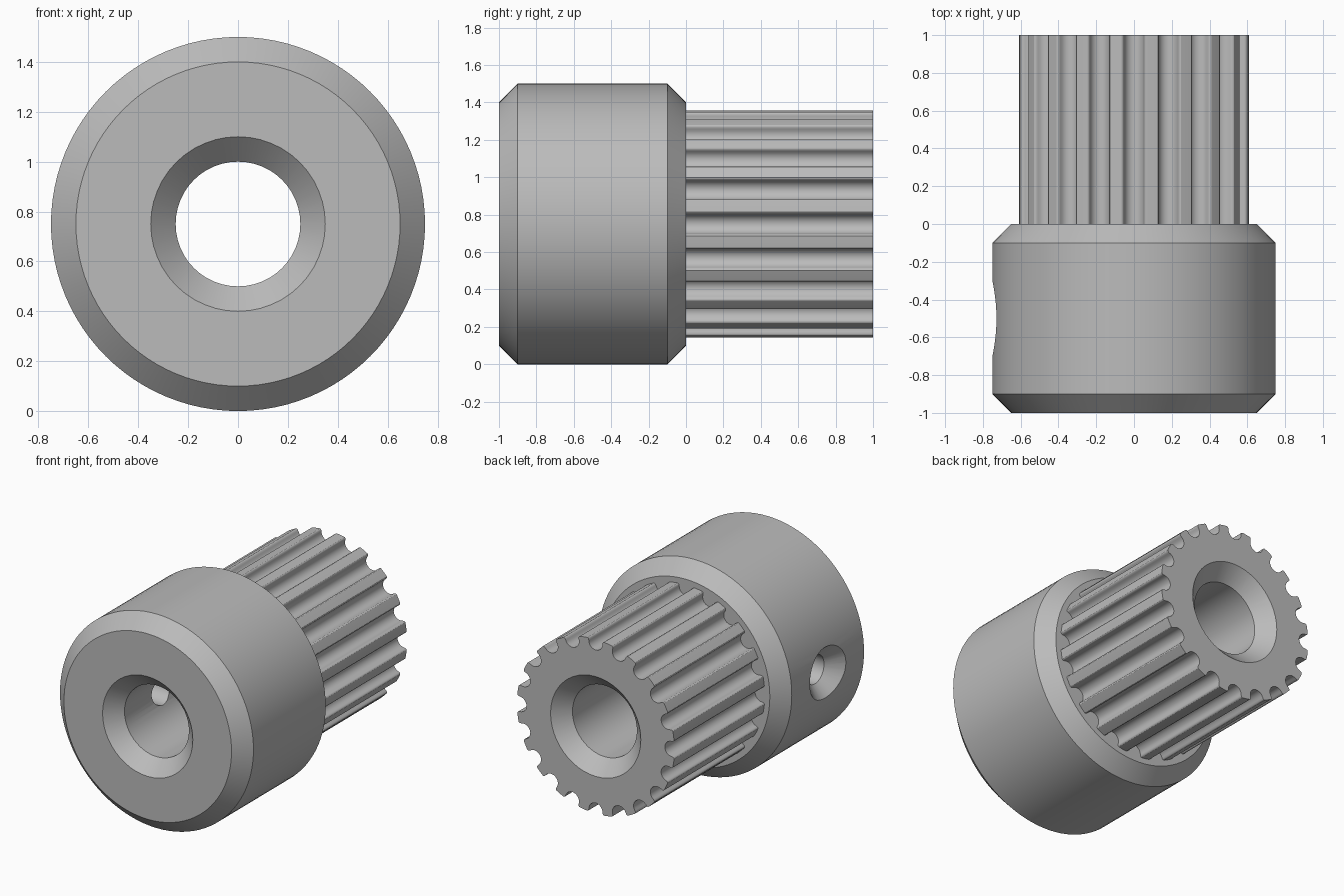
import bpy, bmesh
from math import sin, cos, pi, radians
from mathutils import Matrix

cube = bpy.data.objects.get("Cube")
if cube:
    bpy.data.objects.remove(cube, do_unlink=True)

AXIS_Z = 0.75
metal = bpy.data.materials.new("grey metal")
metal.use_nodes = True
metal.diffuse_color = (0.5, 0.5, 0.5, 1)
metal.node_tree.nodes["Principled BSDF"].inputs["Base Color"].default_value = (0.5, 0.5, 0.5, 1)

# Both rotations map the local z axis onto a model direction
ALONG_BACK = Matrix.Translation((0, 0, AXIS_Z)) @ Matrix.Rotation(radians(-90), 4, 'X')
ALONG_RIGHT = Matrix.Translation((0, -0.5, AXIS_Z)) @ Matrix.Rotation(radians(-90), 4, 'Y')


def loft(name, loops, matrix):
    """Solid skinned through equal-length loops of points, capped at both ends."""
    bm = bmesh.new()
    rings = [[bm.verts.new(p) for p in loop] for loop in loops]
    for a, b in zip(rings, rings[1:]):
        for i in range(len(a)):
            j = (i + 1) % len(a)
            bm.faces.new((a[i], a[j], b[j], b[i]))
    bm.faces.new(rings[0][::-1])
    bm.faces.new(rings[-1])
    bm.transform(matrix)
    bmesh.ops.recalc_face_normals(bm, faces=bm.faces)
    mesh = bpy.data.meshes.new(name)
    bm.to_mesh(mesh)
    bm.free()
    mesh.materials.append(metal)
    ob = bpy.data.objects.new(name, mesh)
    bpy.context.collection.objects.link(ob)
    return ob


def turned(name, profile, matrix, sides):
    """Turned solid from (radius, distance) pairs."""
    loops = [[(r * cos(2 * pi * i / sides), r * sin(2 * pi * i / sides), d)
              for i in range(sides)] for r, d in profile]
    return loft(name, loops, matrix)


def cut(ob, tool):
    mod = ob.modifiers.new("cut", 'BOOLEAN')
    mod.operation = 'DIFFERENCE'
    mod.solver = 'EXACT'
    mod.object = tool
    bpy.ops.object.select_all(action='DESELECT')
    ob.select_set(True)
    bpy.context.view_layer.objects.active = ob
    bpy.ops.object.modifier_apply(modifier=mod.name)


def gear_outline(teeth=20, radius=0.611):
    """Round-bottomed grooves with softened lips between narrow lands."""
    arc_r, arc_c = 0.053, 0.589
    half = [(arc_r * sin(radians(a)), arc_c - arc_r * cos(radians(a)))
            for a in range(0, 91, 15)]
    half += [(0.055, 0.600), (0.059, 0.605), (0.065, 0.6075)]
    groove = [(-u, v) for u, v in half[:0:-1]] + half
    points = []
    for k in range(teeth):
        t = 2 * pi * k / teeth
        points += [(v * cos(t) - u * sin(t), v * sin(t) + u * cos(t)) for u, v in groove]
        land = t + pi / teeth
        points.append((radius * cos(land), radius * sin(land)))
    return points


# Hub with chamfered ends
hub = turned("hub", [(0.65, -1), (0.75, -0.9), (0.75, -0.1), (0.65, 0)], ALONG_BACK, 96)

# Toothed section
outline = gear_outline()
gear = loft("toothed_section", [[(x, y, d) for x, y in outline] for d in (0, 1)], ALONG_BACK)

# Through bore, countersunk at both ends
bore = turned("bore_cutter", [(0.45, -1.1), (0.25, -0.9), (0.25, 0.9), (0.45, 1.1)],
              ALONG_BACK, 48)
# Countersunk set-screw hole in the side of the hub
screw = turned("screw_hole_cutter", [(0.1, 0.1), (0.1, 0.65), (0.3, 0.85)], ALONG_RIGHT, 48)

cut(hub, bore)
cut(hub, screw)
cut(gear, bore)
for tool in (bore, screw):
    bpy.data.objects.remove(tool, do_unlink=True)

# Smooth round walls, crisp edges
for ob in (hub, gear):
    bpy.ops.object.select_all(action='DESELECT')
    ob.select_set(True)
    bpy.context.view_layer.objects.active = ob
    bpy.ops.object.shade_smooth_by_angle(angle=radians(30))
